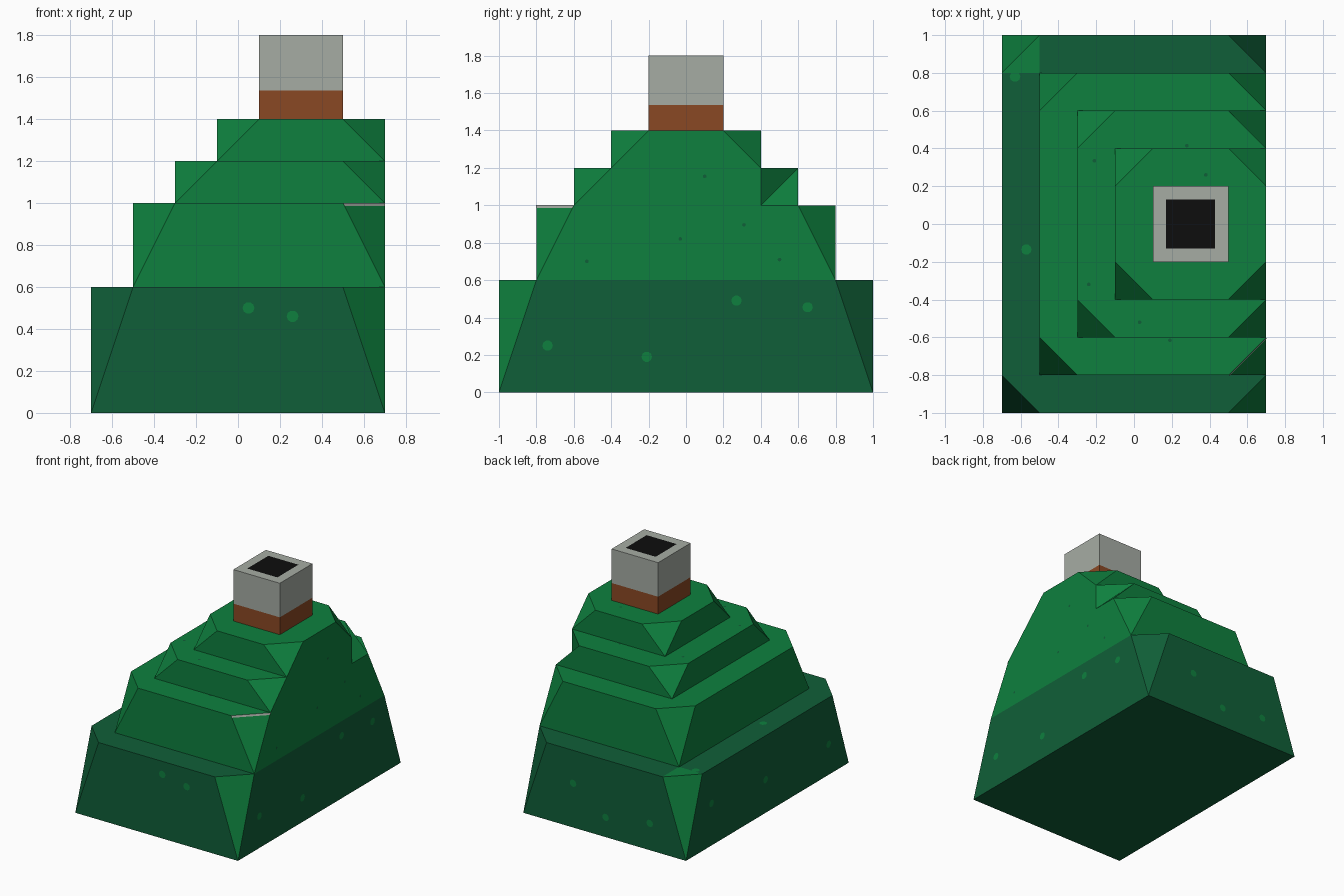
import bpy, bmesh, math
from mathutils import Vector

cube = bpy.data.objects.get("Cube")
if cube:
    bpy.data.objects.remove(cube, do_unlink=True)


def make_material(name, rgb):
    linear = [((c / 255 + 0.055) / 1.055) ** 2.4 for c in rgb] + [1.0]
    mat = bpy.data.materials.new(name)
    mat.use_nodes = True
    mat.diffuse_color = linear
    bsdf = mat.node_tree.nodes["Principled BSDF"]
    bsdf.inputs["Base Color"].default_value = linear
    bsdf.inputs["Roughness"].default_value = 0.9
    return mat


DARK = make_material("dark green", (16, 95, 56))
GREEN = make_material("grass green", (14, 128, 62))
GREY = make_material("stone grey", (166, 172, 164))
BROWN = make_material("clay brown", (138, 72, 36))
BLACK = make_material("black", (13, 13, 13))


def finish(name, bm, *mats):
    mesh = bpy.data.meshes.new(name)
    bm.to_mesh(mesh)
    bm.free()
    for mat in mats:
        mesh.materials.append(mat)
    obj = bpy.data.objects.new(name, mesh)
    bpy.context.collection.objects.link(obj)
    return obj


def tier(name, x0, half_y, z0, z1, mat, green_corners=(), notch=None, x1=0.7, cut=0.2):
    """Terrace block whose top corners are sliced down to its bottom corners."""
    bm = bmesh.new()
    base = [Vector(p) for p in ((x0, -half_y, z0), (x1, -half_y, z0),
                                (x1, half_y, z0), (x0, half_y, z0))]
    up = Vector((0, 0, z1 - z0))
    low, before, after = [], [], []
    for i, p in enumerate(base):
        to_prev = (base[i - 1] - p).normalized() * cut
        to_next = (base[(i + 1) % 4] - p).normalized() * cut
        low.append(bm.verts.new(p))
        before.append(bm.verts.new(p + to_prev + up))
        after.append(bm.verts.new(p + to_next + up))
    top = []
    for i in range(4):
        j = (i + 1) % 4
        end = low[j]
        if j == notch:
            # Dented corner: the wall stops short and a ramp fills the rest
            end = bm.verts.new(before[j].co - up)
            bm.faces.new((end, after[j], before[j]))
            bm.faces.new((end, low[j], after[j]))
        else:
            face = bm.faces.new((low[j], after[j], before[j]))
            face.material_index = int(j in green_corners)
        bm.faces.new((low[i], end, before[j], after[i]))
        top += [before[i], after[i]]
    bm.faces.new(top)
    bm.faces.new(low[::-1])
    return finish(name, bm, mat, GREEN)


# Terraced hill, flush on its +x side
tier("hill_base", -0.7, 1.0, 0.0, 0.6, DARK, green_corners=(1, 3))
tier("hill_second_tier", -0.5, 0.8, 0.6, 1.0, GREEN)
tier("hill_third_tier", -0.3, 0.6, 1.0, 1.2, GREEN, notch=2)
tier("hill_top_tier", -0.1, 0.4, 1.2, 1.4, GREEN)


def box(name, z0, z1, mats, hole=False):
    bm = bmesh.new()
    bmesh.ops.create_cube(bm, size=1)
    for v in bm.verts:
        v.co = (0.3 + v.co.x * 0.4, v.co.y * 0.4, (z0 + z1) / 2 + v.co.z * (z1 - z0))
    if hole:
        bm.normal_update()
        top = [f for f in bm.faces if f.normal.z > 0.9]
        bmesh.ops.inset_individual(bm, faces=top, thickness=0.1)
        top[0].material_index = 1
    return finish(name, bm, *mats)


# Square chimney with a dark mouth
box("chimney_foot", 1.4, 1.535, [BROWN])
box("chimney_stack", 1.535, 1.8, [GREY, BLACK], hole=True)


def plate(name, points, normal, mat):
    bm = bmesh.new()
    lift = Vector(normal).normalized() * 0.002
    face = bm.faces.new([bm.verts.new(Vector(p) + lift) for p in points])
    face.normal_update()
    if face.normal.dot(lift) < 0:
        face.normal_flip()
    return finish(name, bm, mat)


def dots(name, centres, normal, radius, mat):
    bm = bmesh.new()
    n = Vector(normal)
    turn = n.to_track_quat('Z', 'Y')
    for c in centres:
        ring = []
        for k in range(10):
            a = math.tau * k / 10
            spoke = Vector((math.cos(a), math.sin(a), 0)) * radius
            ring.append(bm.verts.new(Vector(c) + turn @ spoke + n * 0.003))
        bm.faces.new(ring)
    return finish(name, bm, mat)


# Grass patch on the base terrace and thin pale edge on one corner
plate("grass_patch", [(-0.7, 0.8, 0.6), (-0.5, 0.8, 0.6), (-0.5, 1, 0.6)], (0, 0, 1), GREEN)
plate("pale_edge", [(0.507, -0.8, 0.985), (0.7, -0.607, 0.985), (0.7, -0.6, 1.0),
                    (0.5, -0.8, 1.0)], (2, -2, 1), GREY)

# Light flecks on the base
R = 0.028
dots("front_flecks", [(0.05, -1, 0.5), (0.26, -1, 0.46)], (0, -1, 0), R, GREEN)
dots("back_flecks", [(0.27, 1, 0.345), (-0.01, 1, 0.155), (-0.39, 1, 0.21)], (0, 1, 0), R, GREEN)
dots("left_flecks", [(0.7, y, z) for y, z in
                     ((0.27, 0.49), (0.65, 0.455), (-0.74, 0.25), (-0.21, 0.19))],
     (1, 0, 0), R, GREEN)
dots("right_flecks", [(-0.7, y, z) for y, z in ((0.69, 0.33), (0.025, 0.26), (-0.75, 0.24))],
     (-1, 0, 0), R, GREEN)
dots("terrace_flecks", [(-0.57, -0.135, 0.6), (-0.63, 0.78, 0.6)], (0, 0, 1), R, GREEN)

# Tiny dark specks on the grass
r = 0.01
dots("left_specks", [(0.7, y, z) for y, z in
                     ((0.1, 1.155), (0.31, 0.895), (-0.03, 0.82), (-0.53, 0.7), (0.5, 0.71))],
     (1, 0, 0), r, DARK)
dots("top_specks", [(-0.21, 0.335, 1.2), (0.19, -0.615, 1.0), (0.28, 0.415, 1.2),
                    (0.38, 0.26, 1.4), (-0.24, -0.32, 1.2), (0.03, -0.52, 1.2)],
     (0, 0, 1), r, DARK)
